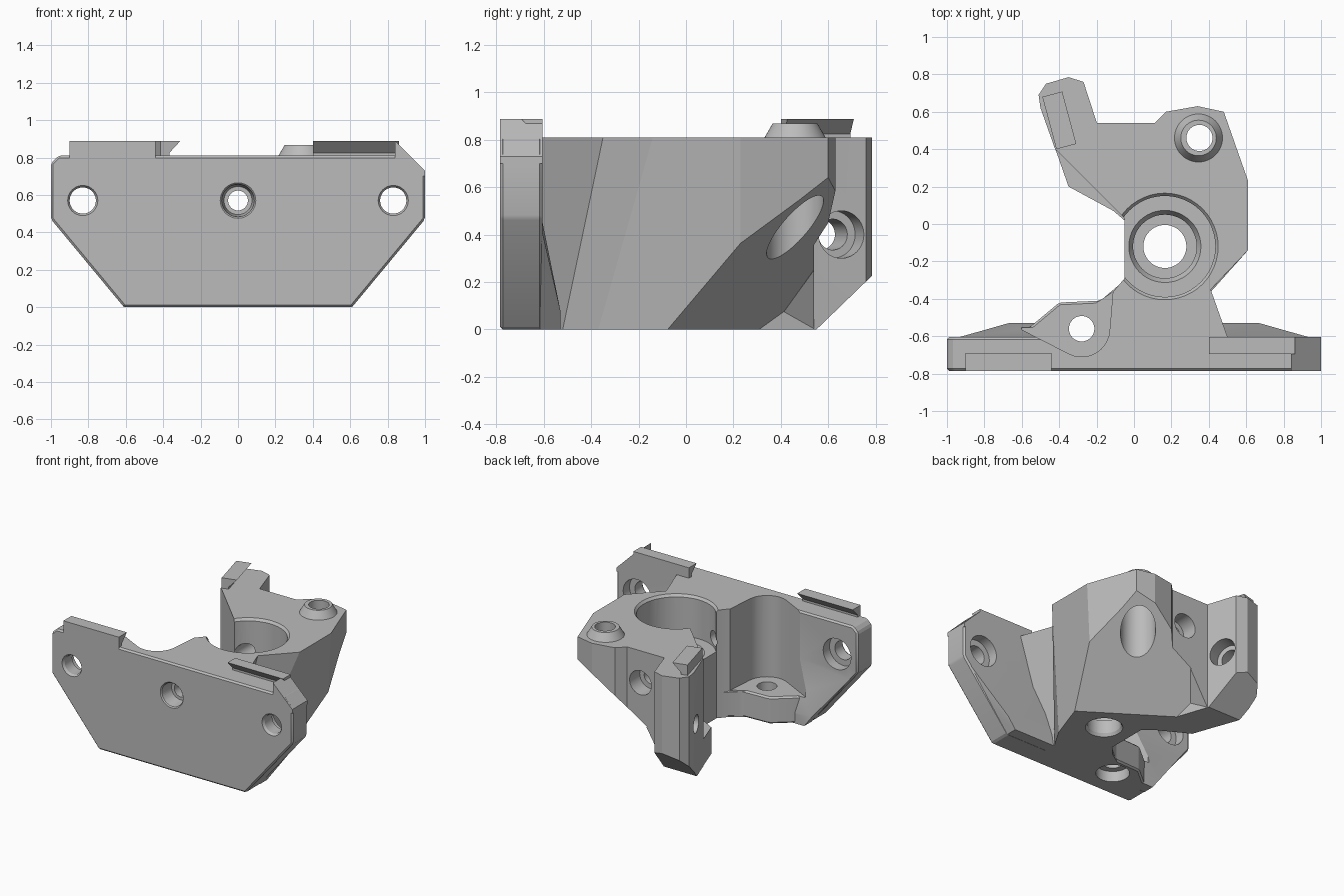
import bpy, bmesh, math
from mathutils import Vector

old = bpy.data.objects.get("Cube")
if old:
    bpy.data.objects.remove(old, do_unlink=True)

grey = bpy.data.materials.new("matte grey")
grey.use_nodes = True
shade = .5
grey.diffuse_color = (shade, shade, shade, 1)
shader = grey.node_tree.nodes["Principled BSDF"]
shader.inputs["Base Color"].default_value = grey.diffuse_color


def finish(name, bm):
    bmesh.ops.recalc_face_normals(bm, faces=bm.faces)
    mesh = bpy.data.meshes.new(name)
    bm.to_mesh(mesh)
    bm.free()
    mesh.materials.append(grey)
    ob = bpy.data.objects.new(name, mesh)
    bpy.context.collection.objects.link(ob)
    return ob


def loft(name, lower, upper):
    """Closed solid between two rings of equal point count."""
    bm = bmesh.new()
    lower = [bm.verts.new(point) for point in lower]
    upper = [bm.verts.new(point) for point in upper]
    bm.faces.new(lower)
    bm.faces.new(upper)
    for i in range(len(lower)):
        bm.faces.new((lower[i - 1], lower[i], upper[i], upper[i - 1]))
    return finish(name, bm)


def prism(name, outline, bottom, top):
    return loft(name, [(x, y, bottom) for x, y in outline],
                [(x, y, top) for x, y in outline])


def slab(name, profile, front, back):
    return loft(name, [(x, front, z) for x, z in profile],
                [(x, back, z) for x, z in profile])


def hull(name, points):
    bm = bmesh.new()
    verts = [bm.verts.new(point) for point in points]
    bmesh.ops.convex_hull(bm, input=verts)
    return finish(name, bm)


def cone(name, start, end, radius, end_radius=None, sides=48):
    """Round solid from one point to another."""
    axis = (end - start).normalized()
    across = axis.orthogonal().normalized()
    up = axis.cross(across)
    angles = [math.tau * i / sides for i in range(sides)]
    circle = [across * math.cos(a) + up * math.sin(a) for a in angles]
    return loft(name, [start + radius * c for c in circle],
                [end + (end_radius or radius) * c for c in circle])


def bore(name, origin, axis, *steps):
    """Cutters along one axis; each step is start, end and one or two radii."""
    origin, axis = Vector(origin), Vector(axis)
    return [cone(name, origin + axis * start, origin + axis * end, *radii)
            for start, end, *radii in steps]


def apply(ob, mod):
    bpy.context.view_layer.objects.active = ob
    bpy.ops.object.modifier_apply(modifier=mod.name)


def combine(ob, other, operation):
    mod = ob.modifiers.new(operation, 'BOOLEAN')
    mod.operation, mod.solver, mod.object = operation, 'EXACT', other
    apply(ob, mod)
    bpy.data.objects.remove(other, do_unlink=True)


def chamfer(ob, width):
    mod = ob.modifiers.new("chamfer", 'BEVEL')
    mod.width, mod.segments, mod.limit_method = width, 1, 'ANGLE'
    mod.angle_limit = math.radians(35)
    apply(ob, mod)
    return ob


TOP, TAB_TOP, FLOOR = .81, .888, .2
FRONT, PLATE_BACK = -.785, -.605
SCREW_Z = .57
X, Y, Z = Vector((1, 0, 0)), Vector((0, 1, 0)), Vector((0, 0, 1))


def hooked_tab(name, start, end, reach):
    """Raised bar on a wall line, with an undercut lip on its left."""
    start, end = Vector(start), Vector(end)
    lip = Z.cross(end - start).normalized()
    neck = reach - .06
    section = [(0, TOP - .04), (0, TAB_TOP), (reach, TAB_TOP),
               (neck, TOP + .015), (neck, TOP - .04)]
    return loft(name, [start + lip * d + Z * z for d, z in section],
                [end + lip * d + Z * z for d, z in section])


# main body, narrowing towards the bottom on its left flank
rear = [(.48, .6), (.34, .63), (.17, .6), (.11, .54), (-.3, .54),
        (-.41, .39), (-.05, .03), (-.05, -.66)]
low_flank = [(.27, -.66), (.27, -.52), (.36, -.37), (.57, .23)]
high_flank = [(.52, -.66), (.41, -.35), (.61, -.14), (.61, .23)]
body = loft("bracket", [(x, y, 0) for x, y in low_flank + rear],
            [(x, y, TOP) for x, y in high_flank + rear])

# sloping underside at the back of the body
outward = Vector((.55, .83, 0))
along = Z.cross(outward)
wedge = [X * .35 + outward * d + Z * z
         for d, z in ((-.2, -.22), (1.5, 1.67), (1.5, -.22))]
combine(body, loft("underside_cut", [p - along * 2 for p in wedge],
                   [p + along * 2 for p in wedge]), 'DIFFERENCE')

# rear arm with its bottom corner cut off
arm = prism("rear_arm", [(-.1, .25), (-.2, .545), (-.27, .76), (-.35, .785),
                         (-.47, .75), (-.51, .69), (-.5, .62), (-.42, .395)],
            0, TOP)
corner = [(.53, -.02), (.83, .27), (.83, -.02)]
combine(arm, loft("arm_corner_cut", [(-1, y, z) for y, z in corner],
                  [(1, y, z) for y, z in corner]), 'DIFFERENCE')

# front plate and the thick rib behind its lower half
plate = chamfer(slab("front_plate", [
    (-.61, 0), (.61, 0), (1, .47), (1, .73), (.92, TOP),
    (-.96, TOP), (-1, .77), (-1, .47)], FRONT, PLATE_BACK), .012)
rib_side = [(.97, PLATE_BACK - .01, .45), (.61, PLATE_BACK - .01, 0),
            (.61, -.53, 0), (.67, -.53, .08), (.5, PLATE_BACK - .01, .5)]
rib = hull("plate_rib", [(side * x, y, z) for side in (-1, 1)
                         for x, y, z in rib_side])

parts = [
    arm, plate, rib,
    # web where the arm meets the sloping underside
    hull("arm_web", [(-.2, .36, 0), (-.05, .54, .25), (-.2, .54, 0),
                     (-.3, .45, 0), (-.25, .54, .3)]),
    # foot along the right of the arm
    prism("arm_foot", [(-.04, .06), (-.38, .41), (-.42, .4), (-.35, .2),
                       (-.11, .07), (-.04, .01)], 0, FLOOR),
    # wall and low floor around the screw pocket
    prism("pocket_wall", [(0, -.24), (-.05, -.29), (-.11, -.36), (-.2, -.42),
                          (-.3, -.66), (0, -.67)], 0, TOP),
    chamfer(prism("pocket_floor", [(0, -.26), (-.05, -.3), (-.18, -.41),
                                   (-.4, -.42), (-.58, -.57), (-.58, -.73),
                                   (0, -.73)], 0, FLOOR), .012),
    # hooked tabs on the plate and on the arm
    hooked_tab("right_tab", (-.9, FRONT, 0), (-.44, FRONT, 0), .095),
    hooked_tab("left_tab", (.86, PLATE_BACK, 0), (.4, PLATE_BACK, 0), .09),
    slab("left_tab_end", [(.84, .72), (.84, TAB_TOP), (1, .73), (1, .7)],
         FRONT, PLATE_BACK),
    hooked_tab("arm_tab", (-.49, .68, 0), (-.415, .4, 0), .11),
    # boss round the rear screw
    cone("screw_boss", Vector((.345, .46, .79)), Vector((.345, .46, .868)),
         .14, .095),
]
for part in parts:
    combine(body, part, 'UNION')

# screw pocket with a rounded inner end
pocket = Vector((-.28, -.56, 0))
sweep = [math.radians(angle) for angle in range(-115, 1, 10)]
curve = [(pocket.x + .15 * math.cos(a), pocket.y + .15 * math.sin(a))
         for a in sweep]
cutters = [prism("screw_pocket", curve + [(-.11, -.33), (-.62, -.33),
                                          (-.6, -.565)], FLOOR, 1)]

# round holes, pockets and counterbores
cutters += bore("bearing_bore", (.165, -.12, 0), Z, (.5, 1, .27),
                (TOP - .03, TOP + .03, .26, .31), (.46, .53, .17, .21),
                (.12, .48, .17), (-.1, .3, .115), (-.02, .03, .14, .11))
cutters += bore("pocket_hole", pocket, Z, (-.1, .4, .068), (-.02, .08, .115))
cutters += bore("rear_screw_hole", (.35, .46, 0), Z,
                (-.1, 1, .07), (-.1, .72, .12))
cutters += bore("centre_hole", (0, 0, SCREW_Z), Y, (-1, 1, .053),
                (-.8, -.68, .09, .075), (-.8, -.76, .11, .07), (.42, .7, .09))
cutters += bore("arm_hole", (-.25, .65, .4), (.94, .34, 0),
                (-.5, .2, .065), (-.09, .2, .1))
for side in (-1, 1):
    cutters += bore("plate_hole", (side * .83, 0, SCREW_Z), Y, (-1, -.5, .07),
                    (-.8, -.765, .09, .068), (-.68, -.5, .115))
for cutter in cutters:
    combine(body, cutter, 'DIFFERENCE')

bpy.ops.object.select_all(action='DESELECT')
body.select_set(True)
bpy.context.view_layer.objects.active = body
bpy.ops.object.shade_smooth_by_angle(angle=math.radians(20))
